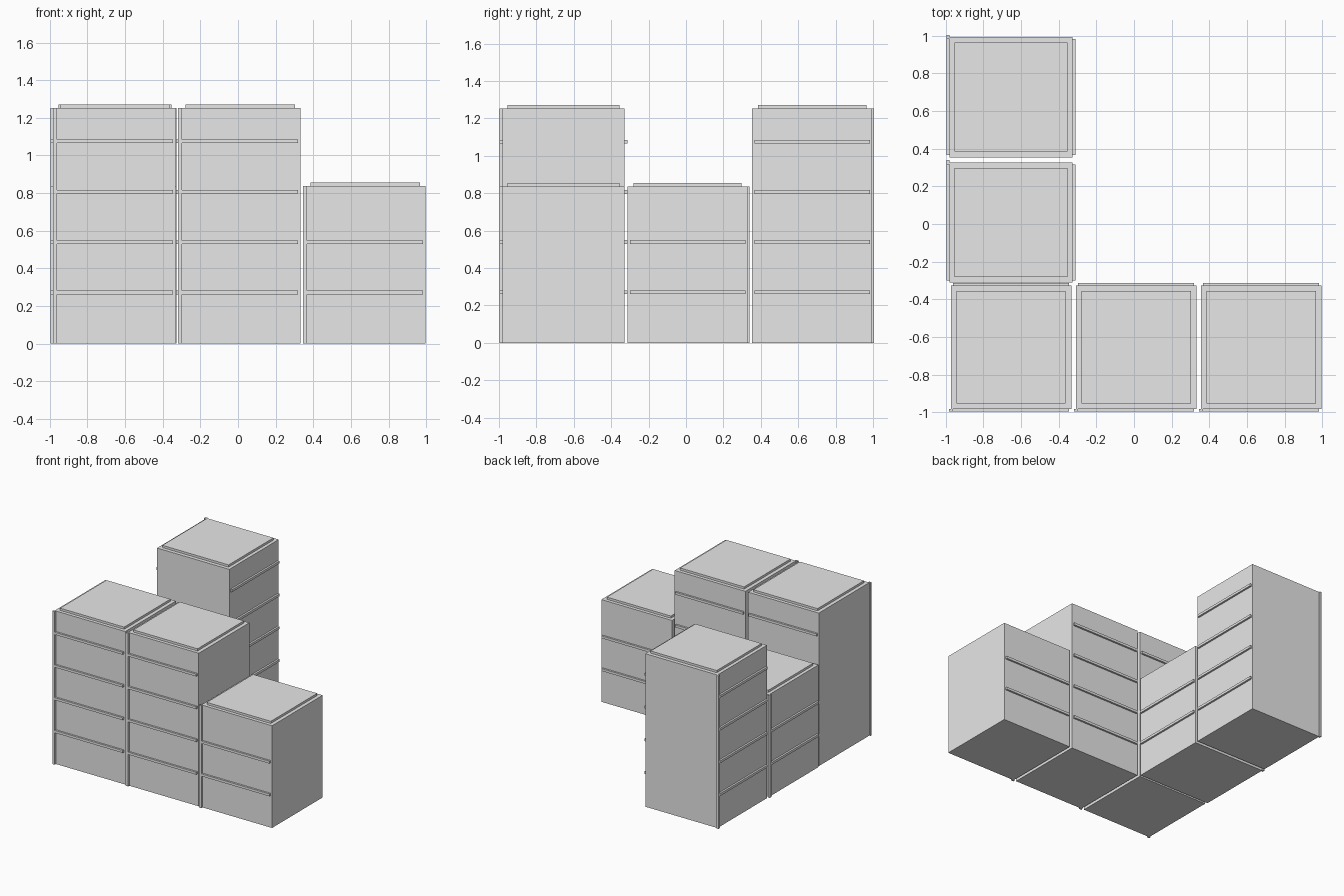
import bpy
from math import pi
from mathutils import Matrix, Vector

old = bpy.data.objects.get("Cube")
if old:
    bpy.data.objects.remove(old, do_unlink=True)

grey = bpy.data.materials.new("light_grey")
grey.use_nodes = True
grey.diffuse_color = (0.8, 0.8, 0.8, 1)
grey.node_tree.nodes["Principled BSDF"].inputs["Base Color"].default_value = (0.8, 0.8, 0.8, 1)

HALF_W, HALF_D = 0.32, 0.327   # body half width and half depth
TRIM = 0.015                   # how far the trim stands out
STOREY = 0.268                 # spacing of the ledges


def box(name, low, high, place):
    """Axis-aligned box between two corners, moved into place."""
    low, high = Vector(low), Vector(high)
    bpy.ops.mesh.primitive_cube_add(size=1)
    obj = bpy.context.object
    obj.name = name
    obj.data.transform(Matrix.Translation((low + high) / 2) @ Matrix.Diagonal((*(high - low), 1)))
    obj.matrix_world = place
    obj.data.materials.append(grey)


def block(name, x, y, storeys, height, turn=0):
    """One block facing -y before turning."""
    place = Matrix.Translation((x, y, 0)) @ Matrix.Rotation(turn, 4, "Z")
    box(name + "_body", (-HALF_W, -HALF_D, 0), (HALF_W, HALF_D, height), place)
    # raised roof slab
    box(name + "_roof", (0.03 - HALF_W, 0.027 - HALF_D, height),
        (HALF_W - 0.03, HALF_D - 0.027, height + 0.018), place)
    # corner post at the front
    box(name + "_post", (-HALF_W - 0.011, -HALF_D - TRIM, 0),
        (-HALF_W + 0.011, -HALF_D, height), place)
    # ledges on the front and the back
    for i in range(1, storeys + 1):
        z = i * STOREY + 0.003
        for side, start in (("front", -HALF_D - TRIM), ("back", HALF_D)):
            box(f"{name}_{side}_ledge_{i}", (0.011 - HALF_W, start, z - 0.01),
                (HALF_W - 0.013, start + TRIM, z + 0.01), place)


TALL, SHORT = (4, 1.253), (2, 0.837)

# front row
block("corner_block", -0.653, -0.655, *TALL)
block("middle_block", 0.012, -0.655, *TALL)
block("end_block", 0.676, -0.655, *SHORT)

# side wing, turned to face -x
block("wing_block", -0.654, 0.008, *SHORT, turn=-pi / 2)
block("rear_block", -0.654, 0.674, *TALL, turn=-pi / 2)
